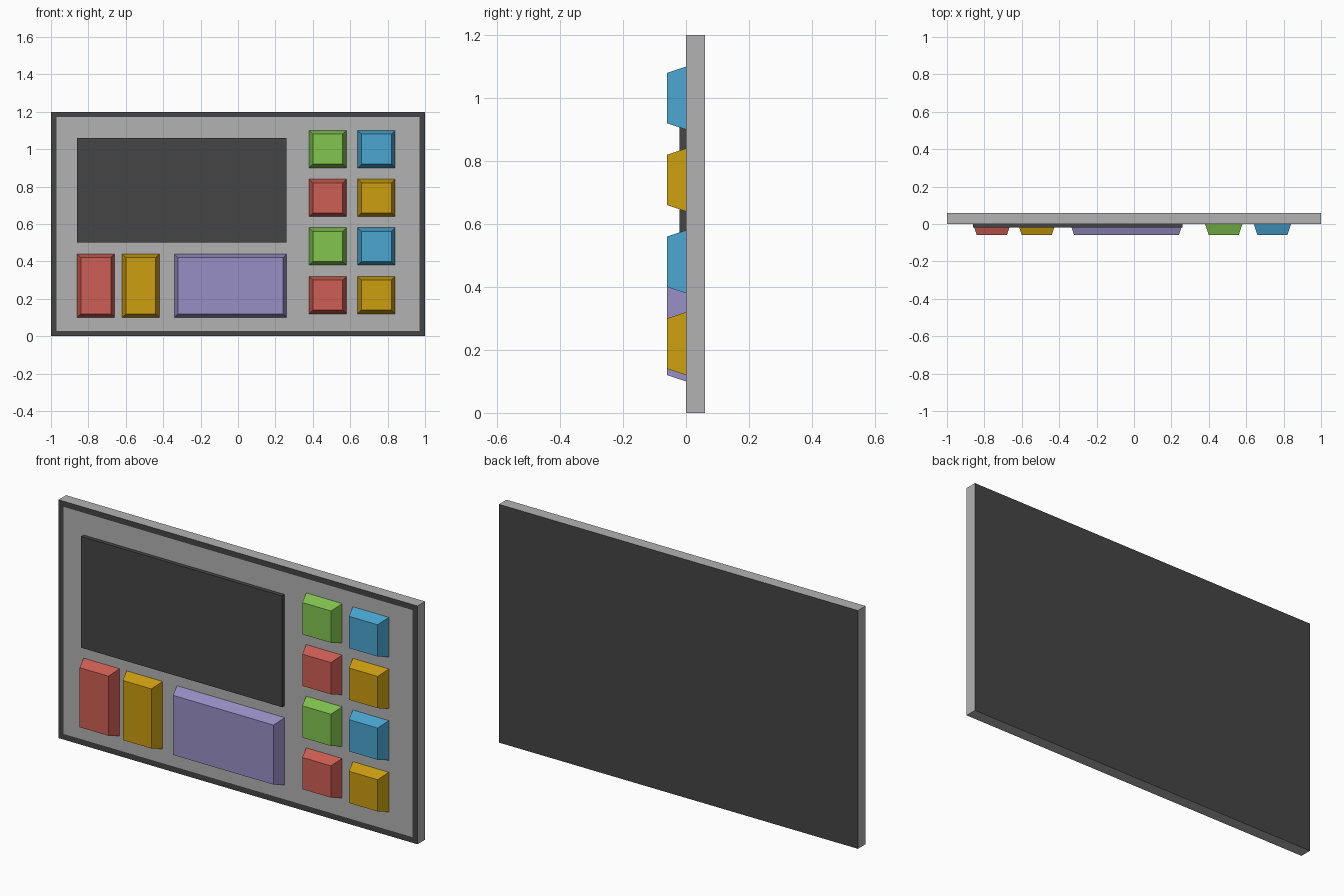
import bpy, bmesh

if "Cube" in bpy.data.objects:
    bpy.data.objects.remove(bpy.data.objects["Cube"])


def material(name, rgb):
    mat = bpy.data.materials.new(name)
    linear = [((c + 0.055) / 1.055) ** 2.4 for c in rgb]
    mat.diffuse_color = (*linear, 1.0)
    mat.use_nodes = True
    mat.node_tree.nodes["Principled BSDF"].inputs["Base Color"].default_value = mat.diffuse_color
    return mat


GREY = material("light_grey", (0.70, 0.70, 0.70))
DARK = material("dark_grey", (0.27, 0.27, 0.27))
RED = material("red", (0.81, 0.37, 0.33))
GREEN = material("green", (0.51, 0.77, 0.31))
BLUE = material("blue", (0.29, 0.65, 0.82))
YELLOW = material("yellow", (0.80, 0.62, 0.06))
PURPLE = material("purple", (0.60, 0.56, 0.77))


def finish(name, bm, mats):
    bmesh.ops.recalc_face_normals(bm, faces=bm.faces)
    mesh = bpy.data.meshes.new(name)
    bm.to_mesh(mesh)
    bm.free()
    for mat in mats:
        mesh.materials.append(mat)
    obj = bpy.data.objects.new(name, mesh)
    bpy.context.collection.objects.link(obj)
    return obj


def block(x0, x1, z0, z1, y0, y1, taper=0.0):
    """Box whose front (y0) face is shrunk by taper on every side."""
    bm = bmesh.new()
    bmesh.ops.create_cube(bm, size=1.0)
    for v in bm.verts:
        front = v.co.y < 0
        t = taper if front else 0.0
        v.co = (x0 + t if v.co.x < 0 else x1 - t,
                y0 if front else y1,
                z0 + t if v.co.z < 0 else z1 - t)
    bm.normal_update()
    return bm


# Backing panel: grey edges, dark back and dark border around the front
bm = block(-1, 1, 0, 1.2, 0, 0.06)
front = next(f for f in bm.faces if f.normal.y < -0.9)
back = next(f for f in bm.faces if f.normal.y > 0.9)
border = bmesh.ops.inset_region(bm, faces=[front], thickness=0.04)["faces"]
for f in border + [back]:
    f.material_index = 1
front.material_index = 0
finish("panel", bm, [GREY, DARK])

# Display screen
finish("screen", block(-0.86, 0.26, 0.50, 1.06, -0.02, 0), [DARK])


def button(name, x, z, width, height, mat):
    finish(name, block(x, x + width, z, z + height, -0.06, 0, 0.02), [mat])


# Two columns of small square buttons
for row, colours in enumerate([(RED, YELLOW), (GREEN, BLUE)] * 2):
    for col, mat in enumerate(colours):
        button(f"small_button_{row}_{col}", 0.38 + 0.26 * col,
               0.12 + 0.26 * row, 0.2, 0.2, mat)

# Tall buttons and wide button below the screen
button("tall_button_left", -0.86, 0.10, 0.2, 0.34, RED)
button("tall_button_right", -0.62, 0.10, 0.2, 0.34, YELLOW)
button("wide_button", -0.34, 0.10, 0.6, 0.34, PURPLE)
